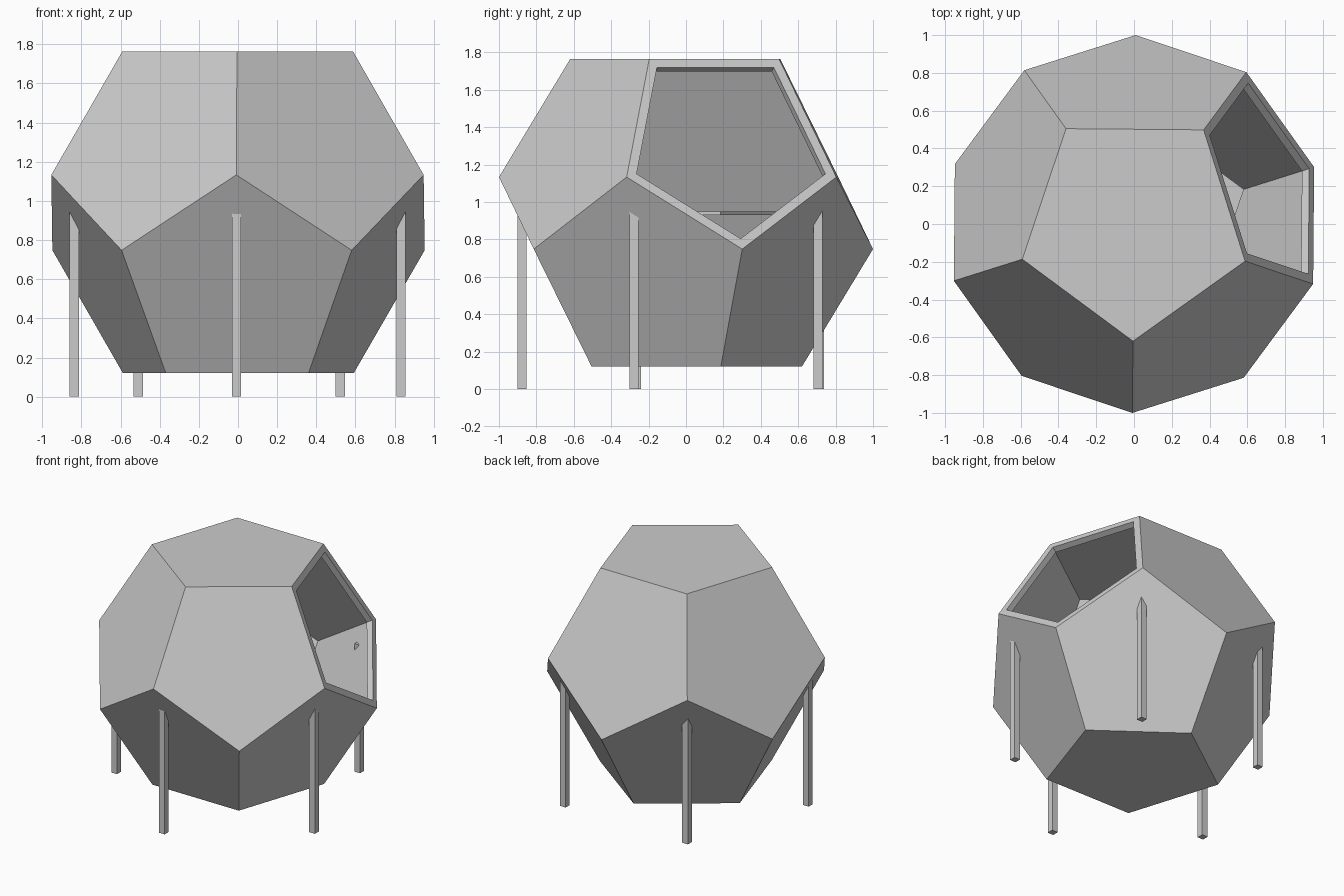
import bpy, bmesh, math
from mathutils import Vector

cube = bpy.data.objects.get("Cube")
if cube:
    bpy.data.objects.remove(cube, do_unlink=True)

# Single grey material
grey = bpy.data.materials.new("light_grey")
grey.use_nodes = True
COLOR = (0.6, 0.6, 0.6, 1)
grey.diffuse_color = COLOR
grey.node_tree.nodes["Principled BSDF"].inputs["Base Color"].default_value = COLOR


def add_object(name, bm):
    mesh = bpy.data.meshes.new(name)
    bm.to_mesh(mesh)
    bm.free()
    mesh.materials.append(grey)
    obj = bpy.data.objects.new(name, mesh)
    bpy.context.collection.objects.link(obj)
    return obj


def polar(radius, degrees, z):
    a = math.radians(degrees)
    return Vector((radius * math.cos(a), radius * math.sin(a), z))


def ring(bm, radius, z, start):
    return [bm.verts.new(polar(radius, start + 72 * i, z)) for i in range(5)]


# Hollow twelve-sided shell: four rings of five corners, front edge at -y
TWIST = -0.5
bm = bmesh.new()
top = ring(bm, 0.62, 1.763, -90 + TWIST)
upper = ring(bm, 1.0, 1.133, -90 + TWIST)
lower = ring(bm, 1.0, 0.748, -54 + TWIST)
bottom = ring(bm, 0.62, 0.12, -54 + TWIST)
bm.faces.new(top)
bm.faces.new(bottom)
upper_faces = []
for i in range(5):
    j = (i + 1) % 5
    upper_faces.append(bm.faces.new((top[i], upper[i], lower[i], upper[j], top[j])))
    bm.faces.new((lower[i], bottom[i], bottom[j], lower[j], upper[j]))
bmesh.ops.recalc_face_normals(bm, faces=bm.faces)

# Open the back-left upper face, leaving a narrow frame
opening = upper_faces[1]
bmesh.ops.inset_individual(bm, faces=[opening], thickness=0.05, use_even_offset=True)
bmesh.ops.delete(bm, geom=[opening], context='FACES_ONLY')
shell = add_object("shell", bm)
wall = shell.modifiers.new("wall_thickness", 'SOLIDIFY')
wall.thickness = 0.045
wall.offset = -1
wall.use_even_offset = True

# Thin five-sided floor plate inside
bm = bmesh.new()
rim = ring(bm, 0.61, 0.93, -54 + TWIST)
plate = bm.faces.new(rim)
raised = bmesh.ops.extrude_face_region(bm, geom=[plate])["geom"]
bmesh.ops.translate(bm, vec=(0, 0, 0.02),
                    verts=[v for v in raised if isinstance(v, bmesh.types.BMVert)])
bmesh.ops.recalc_face_normals(bm, faces=bm.faces)
add_object("floor_plate", bm)

# Five square legs, each reaching up into a lower wall
LEG_WIDTH, LEG_HEIGHT = 0.048, 0.97
names = ("front", "front_left", "back_left", "back_right", "front_right")
for i, name in enumerate(names):
    bm = bmesh.new()
    bmesh.ops.create_cube(bm, size=1)
    bmesh.ops.scale(bm, vec=(LEG_WIDTH, LEG_WIDTH, LEG_HEIGHT), verts=bm.verts)
    bmesh.ops.translate(bm, vec=polar(0.878, -90 + TWIST + 72 * i, LEG_HEIGHT / 2), verts=bm.verts)
    add_object(name + "_leg", bm)
